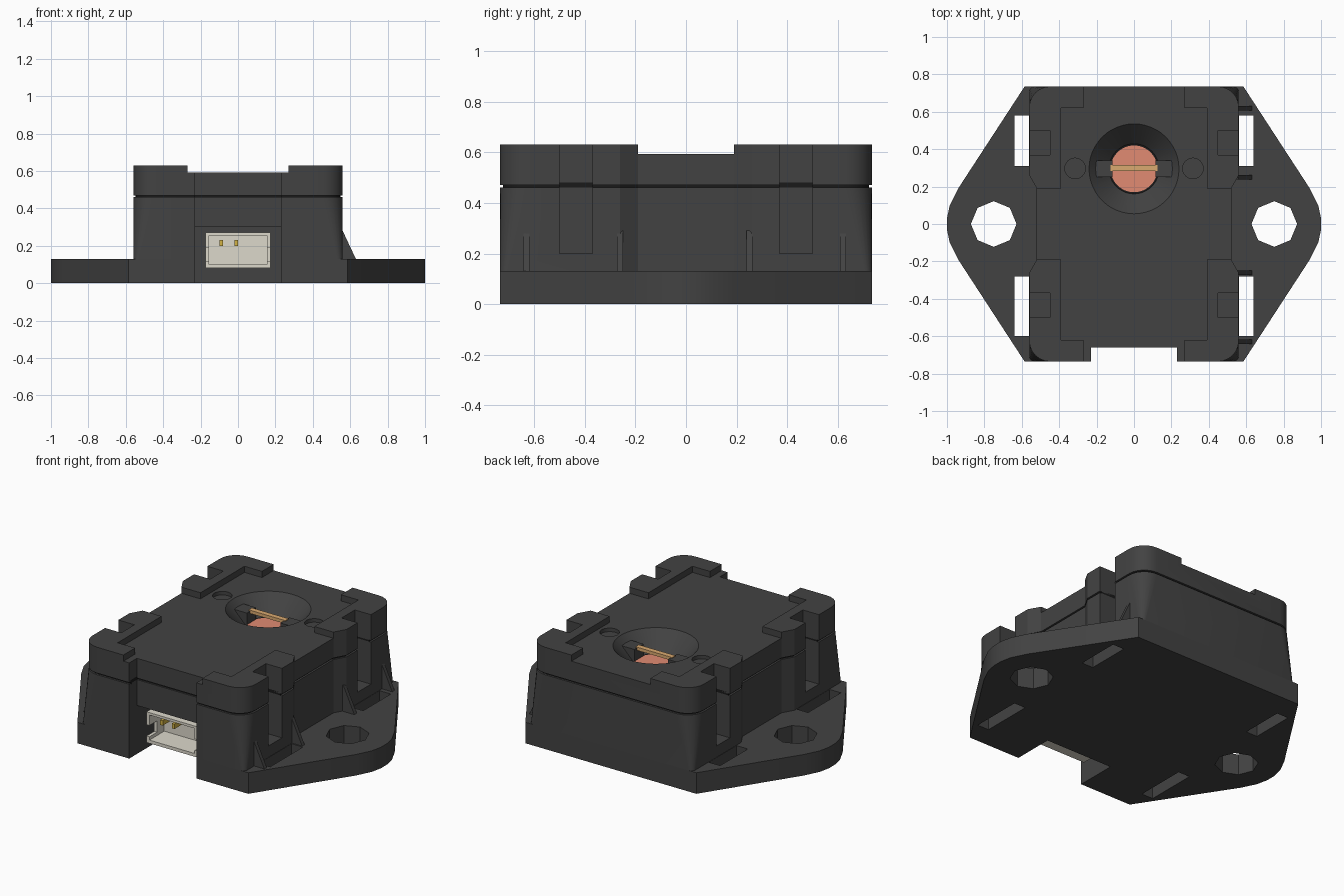
import bpy, bmesh
from math import sin, cos, pi, radians
from mathutils import Matrix

if "Cube" in bpy.data.objects:
    bpy.data.objects.remove(bpy.data.objects["Cube"])


def material(name, rgb):
    m = bpy.data.materials.new(name)
    m.diffuse_color = (*rgb, 1)
    m.use_nodes = True
    m.node_tree.nodes["Principled BSDF"].inputs["Base Color"].default_value = m.diffuse_color
    return m


DARK = material("dark_plastic", (0.055, 0.055, 0.055))
BLACK = material("seam_black", (0.01, 0.01, 0.01))
IVORY = material("ivory", (0.72, 0.69, 0.6))
GOLD = material("gold", (0.65, 0.45, 0.06))
COPPER = material("copper", (0.75, 0.26, 0.17))
BRONZE = material("bronze", (0.7, 0.4, 0.16))


def make(name, bm, mat):
    bmesh.ops.recalc_face_normals(bm, faces=bm.faces)
    me = bpy.data.meshes.new(name)
    bm.to_mesh(me)
    bm.free()
    ob = bpy.data.objects.new(name, me)
    bpy.context.collection.objects.link(ob)
    me.materials.append(mat)
    return ob


def loft(name, lower, upper, z0, z1, mat=DARK):
    bm = bmesh.new()
    a = [bm.verts.new((x, y, z0)) for x, y in lower]
    b = [bm.verts.new((x, y, z1)) for x, y in upper]
    bm.faces.new(a[::-1])
    bm.faces.new(b)
    n = len(a)
    for i in range(n):
        j = (i + 1) % n
        bm.faces.new((a[i], a[j], b[j], b[i]))
    return make(name, bm, mat)


def box(name, x0, x1, y0, y1, z0, z1, mat=DARK):
    p = [(x0, y0), (x1, y0), (x1, y1), (x0, y1)]
    return loft(name, p, p, z0, z1, mat)


def cone(name, x, y, z0, z1, r0, r1, n=48, mat=DARK):
    bm = bmesh.new()
    bmesh.ops.create_cone(bm, cap_ends=True, segments=n, radius1=r0, radius2=r1,
                          depth=z1 - z0, matrix=Matrix.Translation((x, y, (z0 + z1) / 2)))
    return make(name, bm, mat)


def cut(targets, cutter):
    for ob in targets:
        mod = ob.modifiers.new("cut", 'BOOLEAN')
        mod.operation = 'DIFFERENCE'
        mod.solver = 'EXACT'
        mod.object = cutter
        bpy.context.view_layer.objects.active = ob
        bpy.ops.object.modifier_apply(modifier=mod.name)
    bpy.data.objects.remove(cutter)


def mirror4(quad):
    """Full outline from the +x +y quarter, listed from the x axis to the y axis."""
    half = quad + [(-x, y) for x, y in reversed(quad)]
    return half + [(-x, -y) for x, y in half]


def waisted(r, inset=0.0):
    """Rectangle with rounded corners and a shallow waist in each side."""
    w, d = 0.56 - inset, 0.735 - inset
    arc = [(w - r + r * cos(t * pi / 12), d - r + r * sin(t * pi / 12)) for t in range(7)]
    return mirror4([(w - 0.04, 0.19), (w, 0.26)] + arc)


# Mounting plate, case, seam and lid
outline = mirror4([(1, 0.03), (0.985, 0.1), (0.94, 0.19), (0.585, 0.735)])
plate = loft("mounting_plate", outline, outline, 0, 0.13)
body = loft("case_body", waisted(0.03), waisted(0.11), 0.13, 0.46)
seam = loft("seam_strip", waisted(0.1, 0.012), waisted(0.1, 0.012), 0.45, 0.48, BLACK)
lid = loft("lid", waisted(0.11), waisted(0.11), 0.47, 0.63)

# Lid top lowered, leaving raised L shaped corners
for w, d in ((0.39, 0.62), (0.7, 0.19), (0.27, 0.9)):
    cut([lid], box("cutter", -w, w, -d, d, 0.592, 0.8))

# Plate holes and strap slots, clip channels in the case sides
for s in (-1, 1):
    cut([plate], cone("cutter", s * 0.75, 0, -0.1, 0.3, 0.122, 0.122, 8))
    for y0, y1 in ((0.31, 0.58), (-0.6, -0.28)):
        x0, x1 = sorted((s * 0.562, s * 0.64))
        cut([plate], box("cutter", x0, x1, y0, y1, -0.1, 0.3))
    for y in (-0.435, 0.435):
        x0, x1 = sorted((s * 0.45, s * 0.7))
        cut([body, seam, lid], box("cutter", x0, x1, y - 0.065, y + 0.065, 0.2, 0.8))

# Connector bay in the front
cut([plate, body], box("cutter", -0.23, 0.23, -0.9, -0.48, -0.1, 0.3))
cut([body, lid], box("cutter", -0.23, 0.23, -0.9, -0.66, 0.25, 0.8))
cut([seam], box("cutter", -0.23, 0.23, -0.9, -0.65, 0.25, 0.8))

# Sensor dish and two dimples in the lid
cut([lid], cone("cutter", 0, 0.295, 0.46, 0.602, 0.115, 0.25))
for s in (-1, 1):
    cut([lid], cone("cutter", s * 0.315, 0.297, 0.57, 0.7, 0.055, 0.055, 32))
    # Supports for the sensor bar
    x0, x1 = sorted((s * 0.115, s * 0.225))
    box("bar_support", x0, x1, 0.25, 0.34, 0.472, 0.555)
cone("sensor_disc", 0, 0.295, 0.47, 0.482, 0.125, 0.125, 48, COPPER)
box("sensor_bar", -0.125, 0.125, 0.283, 0.315, 0.54, 0.56, BRONZE)

# Gussets on the right side
for y in (-0.63, -0.26, 0.25, 0.62):
    bm = bmesh.new()
    rings = [[bm.verts.new((x, y + o, z)) for x, z in
              ((0.53, 0.13), (0.63, 0.13), (0.555, 0.29), (0.53, 0.29))] for o in (-0.012, 0.012)]
    bm.faces.new(rings[0])
    bm.faces.new(rings[1][::-1])
    for i in range(4):
        j = (i + 1) % 4
        bm.faces.new((rings[0][i], rings[0][j], rings[1][j], rings[1][i]))
    make("gusset", bm, DARK)

# Connector shell with side windows, and its pins
shell = box("connector_shell", -0.175, 0.175, -0.645, -0.47, 0.08, 0.27, IVORY)
cut([shell], box("cutter", -0.155, 0.155, -0.8, -0.5, 0.1, 0.255, IVORY))
for s in (-1, 1):
    x0, x1 = sorted((s * 0.14, s * 0.3))
    cut([shell], box("cutter", x0, x1, -0.8, -0.57, 0.12, 0.19, IVORY))
for x in (-0.09, -0.01):
    box("connector_pin", x - 0.009, x + 0.009, -0.62, -0.49, 0.2, 0.23, GOLD)

# Smooth the rounded parts, keep hard edges
for ob in bpy.data.objects:
    ob.select_set(ob.type == 'MESH')
bpy.context.view_layer.objects.active = body
bpy.ops.object.shade_smooth_by_angle(angle=radians(28))
